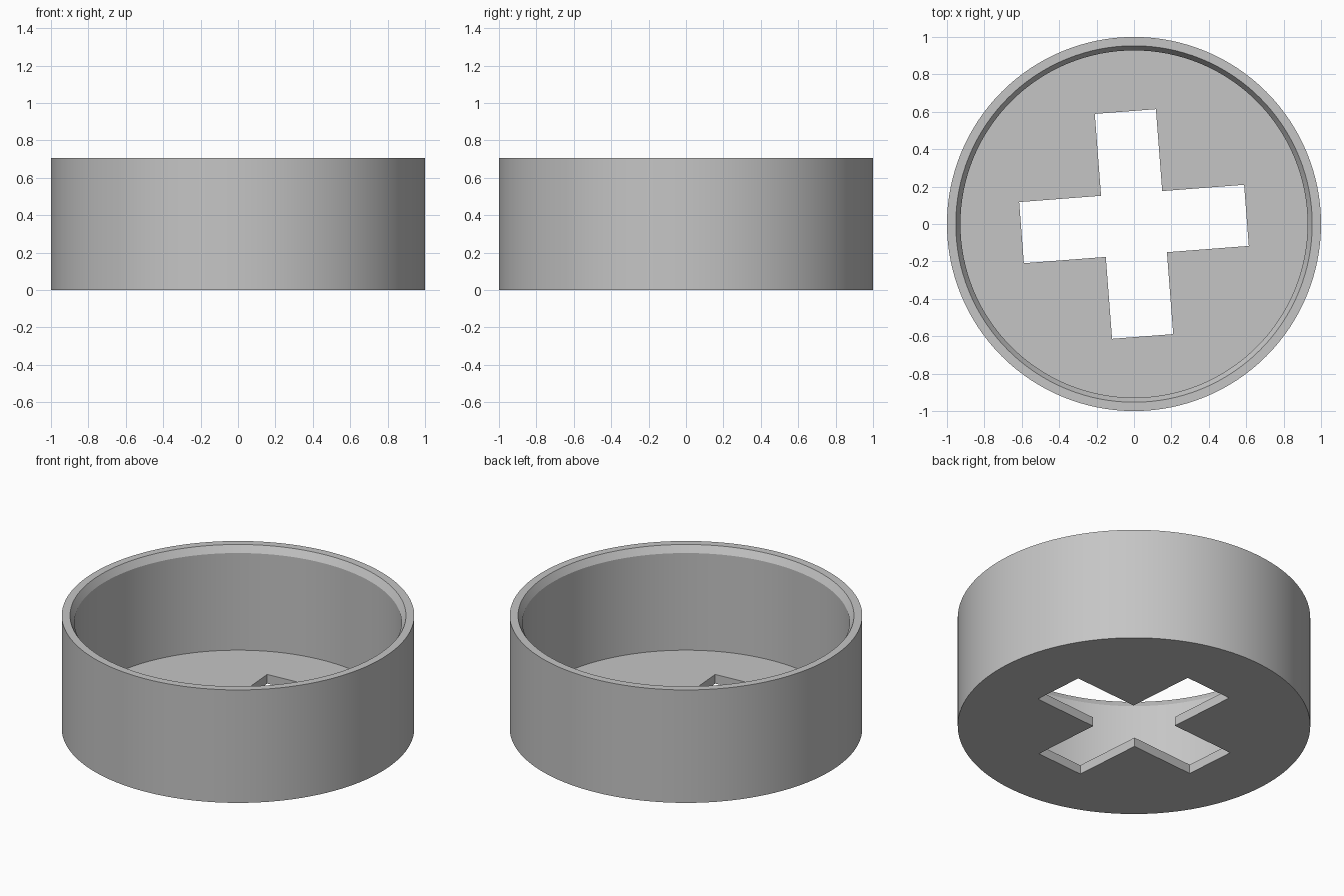
import bpy, bmesh, math

if "Cube" in bpy.data.objects:
    bpy.data.objects.remove(bpy.data.objects["Cube"])

SEGMENTS = 128
HEIGHT, FLOOR = 0.707, 0.057

grey = bpy.data.materials.new("plain grey")
grey.diffuse_color = (0.56, 0.56, 0.56, 1)
grey.use_nodes = True
grey.node_tree.nodes["Principled BSDF"].inputs["Base Color"].default_value = grey.diffuse_color


def new_object(name, bm):
    bmesh.ops.recalc_face_normals(bm, faces=bm.faces)
    mesh = bpy.data.meshes.new(name)
    bm.to_mesh(mesh)
    bm.free()
    mesh.materials.append(grey)
    obj = bpy.data.objects.new(name, mesh)
    bpy.context.collection.objects.link(obj)
    return obj


def lathe(name, profile):
    """Revolve a (radius, z) profile and close both of its ends with a disc."""
    bm = bmesh.new()
    rings = []
    for r, z in profile:
        rings.append([bm.verts.new((r * math.cos(a), r * math.sin(a), z))
                      for a in (math.tau * i / SEGMENTS for i in range(SEGMENTS))])
    for low, high in zip(rings, rings[1:]):
        for i in range(SEGMENTS):
            j = (i + 1) % SEGMENTS
            bm.faces.new((low[i], low[j], high[j], high[i]))
    bm.faces.new(rings[0])
    bm.faces.new(rings[-1])
    return new_object(name, bm)


def cross_prism(name, half_width, half_length, angle, z0, z1):
    """Upright prism with a plus-shaped outline turned about z."""
    w, l = half_width, half_length
    bm = bmesh.new()
    outline = []
    for k in range(4):
        a = angle + k * math.pi / 2
        for x, y in ((l, -w), (l, w), (w, w)):
            outline.append(bm.verts.new((x * math.cos(a) - y * math.sin(a),
                                         x * math.sin(a) + y * math.cos(a), z0)))
    base = bm.faces.new(outline)
    top = bmesh.ops.extrude_face_region(bm, geom=[base])["geom"]
    bmesh.ops.translate(bm, vec=(0, 0, z1 - z0),
                        verts=[v for v in top if isinstance(v, bmesh.types.BMVert)])
    return new_object(name, bm)


# Open cup: outer wall, flat rim, bevelled lip, inner wall and floor
cup = lathe("cup", [(1, 0), (1, HEIGHT), (0.953, HEIGHT),
                    (0.928, HEIGHT - 0.042), (0.928, FLOOR)])

# Cross-shaped hole through the floor
cutter = cross_prism("cross_cutter", 0.164, 0.603, math.radians(4.4), -0.1, 0.3)
cutter.hide_render = True
cut = cup.modifiers.new("cross hole", 'BOOLEAN')
cut.operation = 'DIFFERENCE'
cut.solver = 'EXACT'
cut.object = cutter

bpy.context.view_layer.objects.active = cup
cup.select_set(True)
cutter.select_set(False)
bpy.ops.object.modifier_apply(modifier=cut.name)
bpy.data.objects.remove(cutter)

# Smooth round walls, sharp rim and hole edges
bpy.ops.object.shade_smooth_by_angle(angle=math.radians(25))
